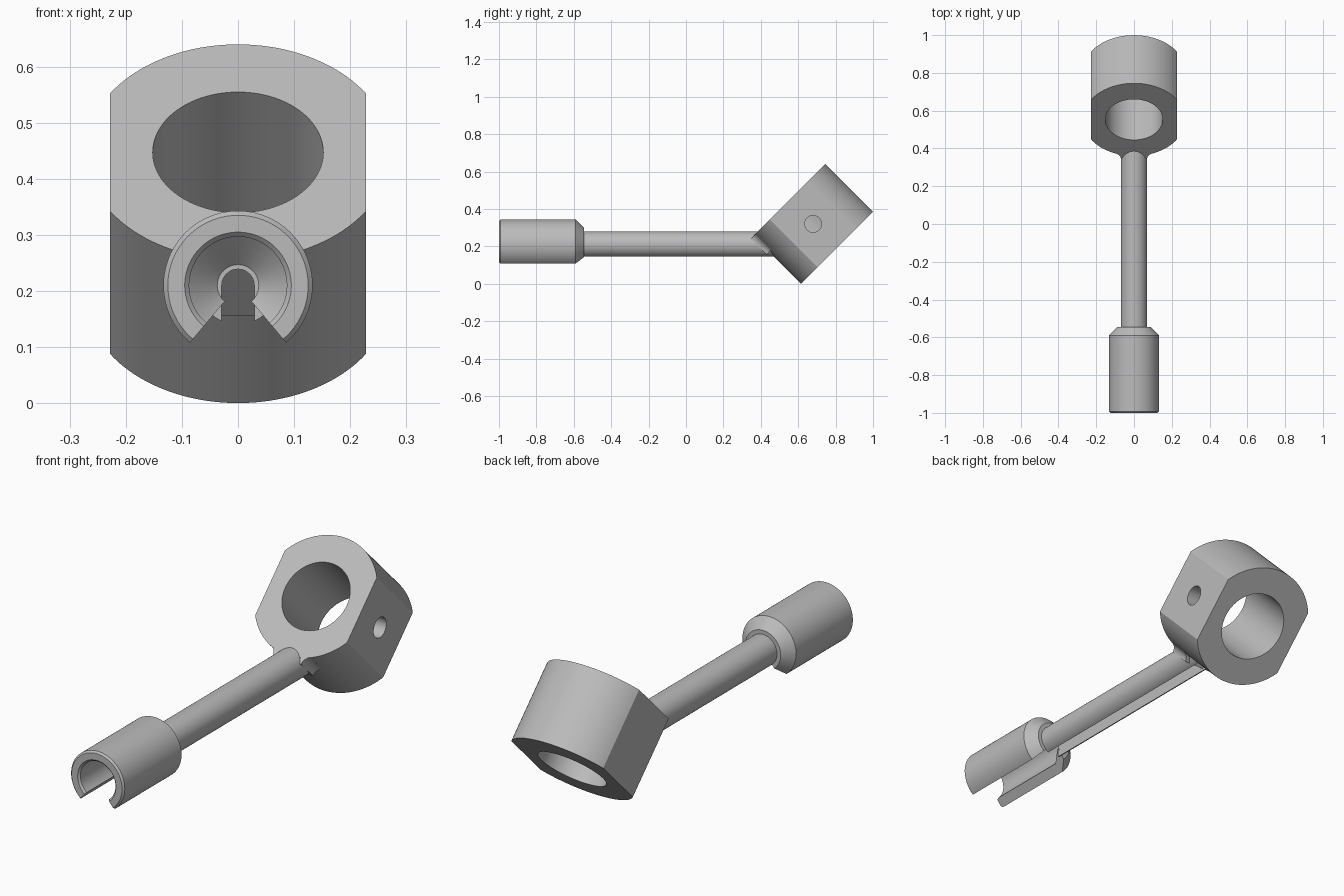
import bpy, bmesh, math
from mathutils import Matrix, Vector

if "Cube" in bpy.data.objects:
    bpy.data.objects.remove(bpy.data.objects["Cube"])

steel = bpy.data.materials.new("grey_metal")
steel.diffuse_color = (0.5, 0.5, 0.5, 1)
steel.use_nodes = True
steel.node_tree.nodes["Principled BSDF"].inputs["Base Color"].default_value = steel.diffuse_color

AXIS_Z = 0.21                          # height of rod and socket axis
R, T, BORE, FLAT = 0.272, 0.36, 0.152, 0.228   # head radius, thickness, bore, half width
S = math.sqrt(0.5)
# head frame: local Y runs up and back, local Z points up and forward
HEAD = Matrix(((1, 0, 0, 0), (0, S, -S, 0.68), (0, S, S, 0.32), (0, 0, 0, 1)))
# rod frame: local Y is up, local Z points to the front
ROD = Matrix(((1, 0, 0, 0), (0, 0, -1, 0), (0, 1, 0, AXIS_Z), (0, 0, 0, 1)))


def arc(r, a0, a1, n, c=(0, 0)):
    """Points on an arc, angles in radians."""
    return [(c[0] + r * math.cos(a0 + (a1 - a0) * i / n),
             c[1] + r * math.sin(a0 + (a1 - a0) * i / n)) for i in range(n + 1)]


def finish(name, bm):
    bmesh.ops.recalc_face_normals(bm, faces=bm.faces)
    me = bpy.data.meshes.new(name)
    bm.to_mesh(me)
    bm.free()
    me.materials.append(steel)
    ob = bpy.data.objects.new(name, me)
    bpy.context.collection.objects.link(ob)
    return ob


def prism(name, pts, z0, z1, matrix):
    """Extrude a 2D outline from z0 to z1 in the given frame."""
    bm = bmesh.new()
    face = bm.faces.new([bm.verts.new((x, y, z0)) for x, y in pts])
    ext = bmesh.ops.extrude_face_region(bm, geom=[face])
    bmesh.ops.translate(bm, vec=(0, 0, z1 - z0),
                        verts=[v for v in ext["geom"] if isinstance(v, bmesh.types.BMVert)])
    bm.transform(matrix)
    return finish(name, bm)


def activate(ob):
    bpy.ops.object.select_all(action='DESELECT')
    ob.select_set(True)
    bpy.context.view_layer.objects.active = ob


def cut(ob, cutter):
    mod = ob.modifiers.new("cut", 'BOOLEAN')
    mod.operation, mod.solver, mod.object = 'DIFFERENCE', 'EXACT', cutter
    activate(ob)
    bpy.ops.object.modifier_apply(modifier=mod.name)
    bpy.data.objects.remove(cutter)


# clamp head: round block with two flats, bore and one side screw hole
a = math.acos(FLAT / R)
head = prism("clamp_head", arc(R, a, math.pi - a, 40) + arc(R, math.pi + a, 2 * math.pi - a, 40),
             -T / 2, T / 2, HEAD)
cut(head, prism("bore_cutter", arc(BORE, 0, 2 * math.pi, 96)[:-1], -0.4, 0.4, HEAD))
side = Matrix.Translation((0, 0.68, 0.32)) @ Matrix.Rotation(math.pi / 2, 4, 'Y')
cut(head, prism("screw_cutter", arc(0.045, 0, 2 * math.pi, 48)[:-1], 0, 0.4, side))

# neck fillet where the rod meets the head
f = 0.04
cx = 0.07 + f
cy = -math.sqrt((R + f) ** 2 - cx ** 2)
right = arc(f, math.pi, math.atan2(-cy, -cx), 10, (cx, cy))
right.append((right[-1][0] - 0.02, right[-1][1] + 0.03))
neck = prism("neck_fillet", right + [(-x, y) for x, y in reversed(right)], 0.06, T / 2 - 0.0005, HEAD)

# rod with a round-topped slot open underneath
r, s = 0.07, 0.029
b = math.asin(s / r)
rod = prism("slotted_rod", arc(r, -math.pi / 2 + b, 1.5 * math.pi - b, 64) + arc(s, math.pi, 0, 24),
            -0.475, 0.55, ROD)

# socket: hollow profile (radius, y) swept around the axis, open 80 degrees below
profile = [(0.095, -1), (0.125, -1), (0.133, -0.992), (0.133, -0.59), (0.088, -0.545),
           (0.037, -0.545), (0.037, -0.55), (0.087, -0.6), (0.087, -0.992)]
bm = bmesh.new()
rings = []
for c, d in arc(1, math.radians(-50), math.radians(230), 80):
    rings.append([bm.verts.new((p * c, y, AXIS_Z + p * d)) for p, y in profile])
n = len(profile)
for p, q in zip(rings, rings[1:]):
    for i in range(n):
        bm.faces.new((p[i], p[(i + 1) % n], q[(i + 1) % n], q[i]))
bm.faces.new(rings[0])
bm.faces.new(rings[-1])
socket = finish("open_socket", bm)

for ob in (head, neck, rod, socket):
    activate(ob)
    bpy.ops.object.shade_smooth_by_angle(angle=math.radians(25))
